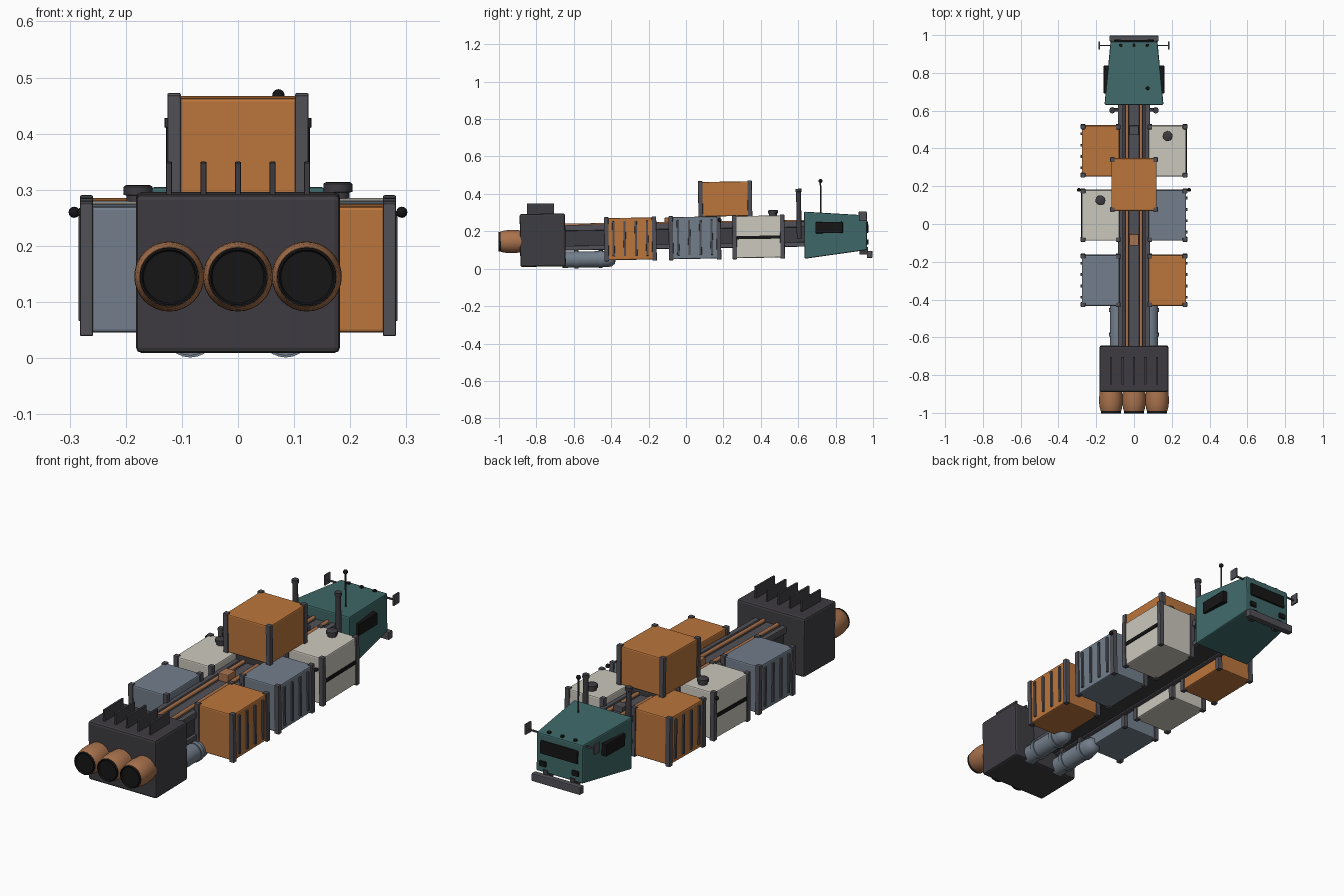
import bpy, bmesh, math
from mathutils import Vector

if "Cube" in bpy.data.objects:
    bpy.data.objects.remove(bpy.data.objects["Cube"])

TILT = math.radians(0.9)          # the whole ship rides slightly nose-up


def mat(name, r, g, b):
    m = bpy.data.materials.new(name)
    m.diffuse_color = (r, g, b, 1)
    m.use_nodes = True
    m.node_tree.nodes["Principled BSDF"].inputs["Base Color"].default_value = m.diffuse_color
    return m


ORANGE = mat("orange_paint", .50, .18, .045)
TEAL = mat("teal_paint", .05, .14, .14)
BLUE = mat("blue_grey_paint", .17, .21, .26)
CREAM = mat("cream_paint", .60, .58, .51)
DARK = mat("dark_metal", .048, .045, .052)
FRAME = mat("frame_metal", .08, .08, .095)
COPPER = mat("copper", .40, .17, .075)
BLACK = mat("black", .008, .008, .008)


def finish(name, bm, material, bevel=0, smooth=False):
    bmesh.ops.recalc_face_normals(bm, faces=bm.faces)
    me = bpy.data.meshes.new(name)
    bm.to_mesh(me)
    bm.free()
    me.materials.append(material)
    ob = bpy.data.objects.new(name, me)
    bpy.context.collection.objects.link(ob)
    ob.rotation_euler.x = TILT
    if bevel:
        b = ob.modifiers.new("bevel", 'BEVEL')
        b.width, b.segments, b.limit_method = bevel, 2, 'ANGLE'
    if smooth:
        bpy.ops.object.select_all(action='DESELECT')
        ob.select_set(True)
        bpy.context.view_layer.objects.active = ob
        bpy.ops.object.shade_smooth_by_angle(angle=math.radians(40))
    return ob


def box(name, x, y, z, material, bevel=0):
    """Box from (min, max) ranges."""
    bm = bmesh.new()
    bmesh.ops.create_cube(bm, size=1)
    for v in bm.verts:
        v.co = Vector([(r[0] + r[1]) / 2 + c * (r[1] - r[0]) for r, c in zip((x, y, z), v.co)])
    return finish(name, bm, material, bevel)


def lathe(name, profile, a, b, material, axis='Y', steps=24):
    """Revolve (radius, position) points round a line parallel to Y (at x=a, z=b) or Z (at x=a, y=b)."""
    bm = bmesh.new()
    to = (lambda r, h: Vector((a + r, h, b))) if axis == 'Y' else (lambda r, h: Vector((a + r, b, h)))
    vs = [bm.verts.new(to(r, h)) for r, h in profile]
    es = [bm.edges.new(p) for p in zip(vs, vs[1:])]
    cent, ax = ((a, 0, b), (0, 1, 0)) if axis == 'Y' else ((a, b, 0), (0, 0, 1))
    bmesh.ops.spin(bm, geom=vs + es, cent=cent, axis=ax, angle=math.tau, steps=steps)
    bmesh.ops.remove_doubles(bm, verts=bm.verts, dist=1e-5)
    return finish(name, bm, material, smooth=True)


def rod(name, r, h0, h1, a, b, material, axis='Y', steps=16):
    return lathe(name, [(0, h0), (r, h0), (r, h1), (0, h1)], a, b, material, axis, steps)


def container(name, x, y, z, material):
    """Cargo box with four corner posts."""
    box(name + "_body", x, y, z, material, .006)
    for px in x:
        for py in y:
            cx = px - math.copysign(.006, px - sum(x) / 2)
            cy = py - math.copysign(.006, py - sum(y) / 2)
            box(name + "_corner_post", (cx - .012, cx + .012), (cy - .012, cy + .012),
                (z[0] - .006, z[1] + .005), FRAME, .003)


# Central spine with edge rails, copper pipes and deck boxes
box("spine", (-.07, .07), (-.66, .65), (.115, .232), DARK, .006)
box("spine_deck", (-.022, .022), (-.65, .64), (.225, .238), FRAME)
for s in (-1, 1):
    box("spine_rail", sorted((s * .058, s * .085)), (-.65, .64), (.212, .244), FRAME, .004)
    box("spine_lower_rail", sorted((s * .058, s * .085)), (-.65, .64), (.108, .132), FRAME, .004)
    rod("copper_pipe", .009, -.65, .64, s * .037, .242, COPPER)
box("deck_box_front", (-.026, .026), (-.11, -.05), (.23, .275), COPPER, .004)
box("deck_box_rear", (-.026, .026), (.475, .525), (.23, .265), FRAME, .004)
for y in (.12, .3):
    box("cargo_saddle", (-.085, .085), (y - .02, y + .02), (.23, .28), DARK)

# Side containers: colours run in opposite order on the two sides
ROWS = (-.295, .05, .39)
for s, colours in ((1, (ORANGE, BLUE, CREAM)), (-1, (BLUE, CREAM, ORANGE))):
    for cy, colour in zip(ROWS, colours):
        x = sorted((s * .078, s * .276))
        y = (cy - .134, cy + .134)
        container("side_container", x, y, (.052, .277), colour)
        box("container_mount", sorted((s * .06, s * .09)), (cy - .08, cy + .08), (.13, .21), DARK)
        if colour == CREAM:
            box("container_stripe", sorted((s * .27, s * .281)), (cy - .115, cy + .115), (.153, .17), BLACK)
            hx = s * .178
            lathe("container_hatch", [(0, .27), (.021, .27), (.021, .288), (.026, .289),
                                      (.026, .303), (.022, .306), (0, .306)], hx, cy + .08, DARK, 'Z')
        else:
            for k in (-.09, -.03, .03, .09):
                box("container_rib", sorted((s * .27, s * .284)), (cy + k - .006, cy + k + .006),
                    (.072, .26), FRAME, .002)
    # Marker lamp on the middle container
    lathe("marker_lamp", [(.01 * math.sin(i * math.pi / 8), .185 - .01 * math.cos(i * math.pi / 8))
                          for i in range(9)], s * .292, .257, BLACK, steps=12)

# Top container
container("top_container", (-.12, .12), (.077, .353), (.277, .462), ORANGE)

# Engine block with cooling fins
box("engine_block", (-.182, .182), (-.885, -.642), (.023, .306), DARK, .01)
for i in range(-2, 3):
    box("cooling_fin", (i * .0615 - .005, i * .0615 + .005), (-.845, -.70), (.30, .361), DARK, .001)

# Three thruster nozzles
for i in (-1, 0, 1):
    x = i * .1225
    lathe("nozzle_bell", [(0, -.87), (.058, -.87), (.0605, -.90), (.0625, -.925), (.0615, -.95),
                          (.058, -.975), (.0535, -.988), (0, -.988)], x, .16, COPPER, steps=32)
    lathe("nozzle_mouth", [(0, -.98), (.053, -.98), (.0525, -1.0), (.049, -1.0), (.046, -.993),
                           (0, -.993)], x, .16, BLACK, steps=32)

# Fuel tanks slung below the spine, with straps and hangers
for s in (-1, 1):
    lathe("fuel_tank", [(0, -.66), (.043, -.66), (.043, -.42), (.039, -.397), (.026, -.38), (0, -.374)],
          s * .085, .058, BLUE)
    for y in (-.585, -.455):
        rod("tank_strap", .0475, y - .01, y + .01, s * .085, .058, BLUE, steps=24)
        box("tank_hanger", sorted((s * .05, s * .08)), (y - .012, y + .012), (.08, .13), DARK)

# Tapered cab
bm = bmesh.new()
bmesh.ops.create_cube(bm, size=2)
for v in bm.verts:
    front, up = v.co.y > 0, v.co.z > 0
    w = .124 if front else .156
    zz = (.270 if up else .085) if front else (.295 if up else .043)
    v.co = Vector((math.copysign(w, v.co.x), .97 if front else .635, zz))
finish("cab", bm, TEAL, .006)

# Cab windows, lights and bumper
box("windshield", (-.1, .1), (.95, .978), (.175, .238), BLACK, .004)
box("bumper", (-.13, .13), (.968, .998), (.042, .08), FRAME, .004)
for s in (-1, 1):
    box("side_window", sorted((s * .12, s * .161)), (.695, .842), (.178, .238), BLACK, .004)
    box("headlight", sorted((s * .07, s * .105)), (.955, .979), (.115, .14), BLACK, .003)
    box("bumper_bracket", sorted((s * .06, s * .085)), (.93, .975), (.06, .1), DARK)
    # Side mirrors
    box("mirror_arm", sorted((s * .11, s * .185)), (.946, .953), (.256, .263), FRAME)
    box("mirror", sorted((s * .180, s * .188)), (.928, .971), (.24, .291), FRAME, .002)
    # Exhaust stacks
    lathe("exhaust_stack", [(0, .15), (.013, .15), (.013, .40), (.016, .402), (.016, .418), (0, .418)],
          s * .115, .608, DARK, 'Z', 16)
    box("stack_bracket", sorted((s * .06, s * .12)), (.60, .616), (.17, .2), DARK)
for x in (-.07, 0, .07):
    rod("roof_lamp", .009, .262, .279, x, .95, BLACK, 'Z', 12)

# Antenna
rod("antenna_mast", .004, .27, .46, .072, .726, DARK, 'Z', 8)
lathe("antenna_ball", [(.011 * math.sin(i * math.pi / 8), .457 - .011 * math.cos(i * math.pi / 8))
                       for i in range(9)], .072, .726, BLACK, 'Z', 12)
